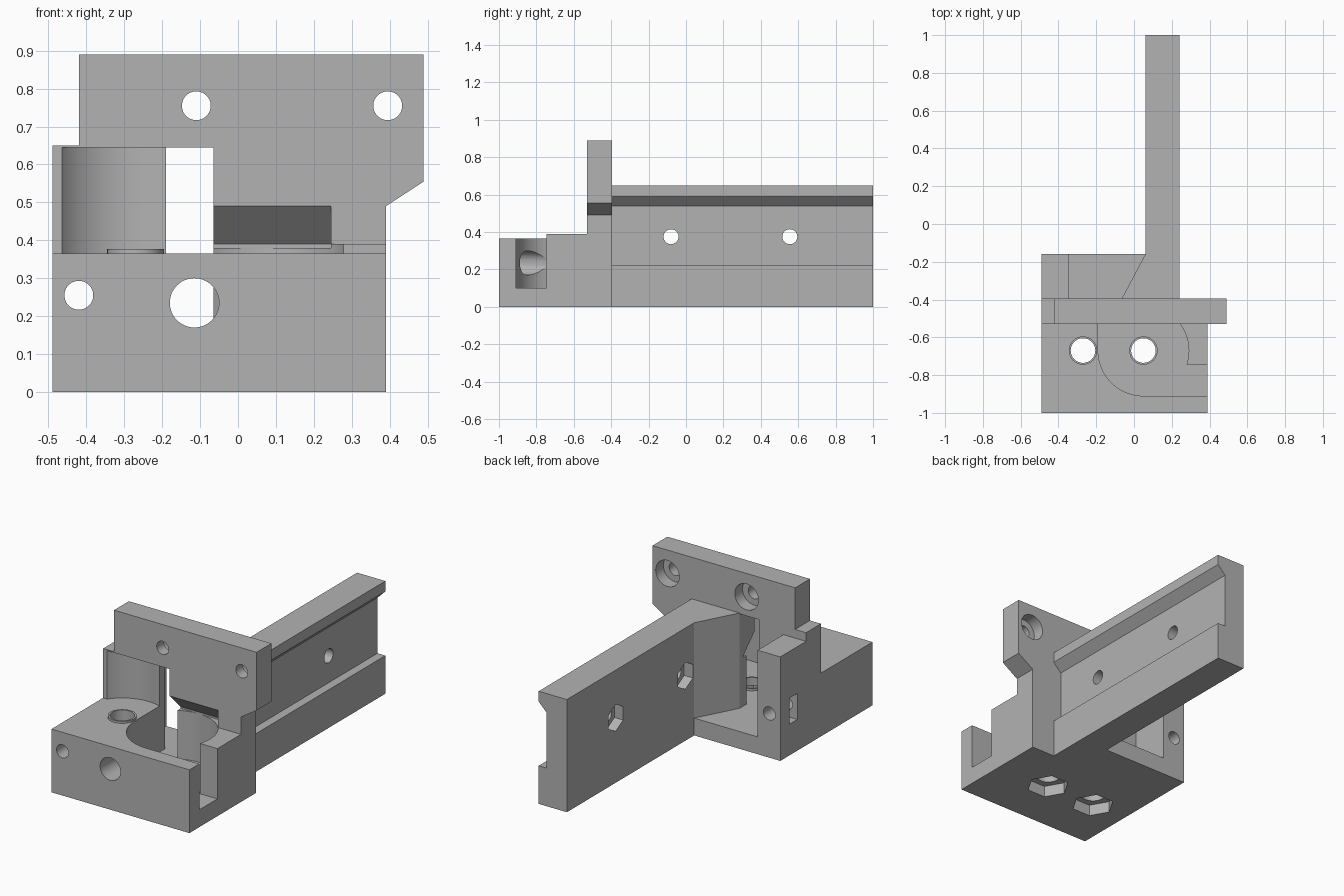
import bpy, math
from mathutils import Matrix, Vector

if "Cube" in bpy.data.objects:
    bpy.data.objects.remove(bpy.data.objects["Cube"])

grey = bpy.data.materials.new("matte_grey")
grey.use_nodes = True
grey.diffuse_color = (0.45, 0.45, 0.45, 1)
grey.node_tree.nodes["Principled BSDF"].inputs["Base Color"].default_value = (0.45, 0.45, 0.45, 1)

AXES = {"x": Matrix(((0, 0, 1), (1, 0, 0), (0, 1, 0))),   # profile in y, z
        "y": Matrix(((1, 0, 0), (0, 0, 1), (0, 1, 0))),   # profile in x, z
        "z": Matrix.Identity(3)}                          # profile in x, y


def prism(name, profile, axis, lo, hi):
    """Extrude a flat profile along an axis."""
    n = len(profile)
    m = AXES[axis]
    verts = [m @ Vector((a, b, c)) for c in (lo, hi) for a, b in profile]
    faces = [tuple(range(n)), tuple(range(n, 2 * n))]
    faces += [(i, (i + 1) % n, n + (i + 1) % n, n + i) for i in range(n)]
    mesh = bpy.data.meshes.new(name)
    mesh.from_pydata(verts, [], faces)
    mesh.materials.append(grey)
    obj = bpy.data.objects.new(name, mesh)
    bpy.context.collection.objects.link(obj)
    bpy.ops.object.select_all(action="DESELECT")
    obj.select_set(True)
    bpy.context.view_layer.objects.active = obj
    bpy.ops.object.mode_set(mode="EDIT")
    bpy.ops.mesh.select_all(action="SELECT")
    bpy.ops.mesh.normals_make_consistent(inside=False)
    bpy.ops.object.mode_set(mode="OBJECT")
    return obj


def box(name, x, y, z):
    return prism(name, [(x[0], y[0]), (x[1], y[0]), (x[1], y[1]), (x[0], y[1])], "z", *z)


def rod(name, axis, a, b, r, lo, hi, sides=48, turn=0):
    pts = [(a + r * math.cos(turn + math.tau * i / sides),
            b + r * math.sin(turn + math.tau * i / sides)) for i in range(sides)]
    return prism(name, pts, axis, lo, hi)


def combine(target, tool, operation):
    mod = target.modifiers.new(tool.name, "BOOLEAN")
    mod.operation = operation
    mod.solver = "EXACT"
    mod.object = tool
    tool.hide_render = True
    bpy.context.view_layer.objects.active = target
    bpy.ops.object.modifier_apply(modifier=mod.name)
    bpy.data.objects.remove(tool)


def add(tool):
    combine(bracket, tool, "UNION")


def cut(tool):
    combine(bracket, tool, "DIFFERENCE")


# Upright plate with stepped left shoulder and chamfered right overhang
bracket = prism("rail_bracket", [(-.49, 0), (.39, 0), (.39, .49), (.49, .555), (.49, .89),
                                 (-.42, .89), (-.42, .65), (-.49, .65)], "y", -.53, -.395)

# Front block, right post, rear floor and rear side wall
add(box("front_block", (-.49, .39), (-1, -.53), (0, .365)))
add(box("right_post", (.2, .39), (-.745, -.53), (.2, .39)))
add(box("rear_floor", (-.49, .15), (-.395, -.16), (0, .1)))
add(box("rear_wall", (-.49, -.345), (-.395, -.16), (0, .6)))

# Long rail with a grooved right side, and the gusset beside it
add(prism("rail", [(.06, 0), (.24, 0), (.24, .22), (.19, .22), (.19, .54),
                   (.24, .59), (.24, .65), (.06, .65)], "y", -.395, 1))
add(prism("gusset", [(-.065, -.395), (.1, -.395), (.1, -.16), (.06, -.16)], "z", 0, .65))

# Round pocket, its side exit, the through slot and the sloped relief
LEFT, RIGHT, HOLE_Y = -.27, .05, -.67
cut(rod("round_pocket", "z", RIGHT, HOLE_Y, .24, .1, .39, 96))
cut(box("pocket_exit", (RIGHT, .5), (-.91, -.745), (.1, .5)))
cut(box("through_slot", (-.19, -.065), (HOLE_Y, -.38), (.1, .645)))
cut(rod("upper_round", "z", LEFT, HOLE_Y, .24, .365, .645, 96))
cut(prism("sloped_relief", [(-.54, .38), (-.43, .38), (-.43, .39), (-.53, .49), (-.54, .49)],
          "x", -.1, .245))

# Vertical bolt holes with raised rims and hexagonal nut recesses
for x, z in ((LEFT, .365), (RIGHT, .1)):
    add(rod("hole_rim", "z", x, HOLE_Y, .075, z - .02, z + .012))
    cut(rod("bolt_hole", "z", x, HOLE_Y, .065, -.1, z + .1))
    cut(rod("nut_recess", "z", x, HOLE_Y, .115, -.1, .065, 6))

# Front holes and the side nut slot
cut(rod("long_hole", "y", -.42, .255, .038, -1.1, 0))
cut(rod("front_hole", "y", -.115, .235, .065, -1.1, -.6))
cut(box("side_nut_slot", (-.6, -.36), (-.315, -.245), (.18, .33)))

# Counterbored plate holes
for x in (-.11, .395):
    cut(rod("plate_hole", "y", x, .755, .038, -.7, -.3))
    cut(rod("counterbore", "y", x, .755, .075, -.465, -.3))

# Rail holes with hexagonal recesses on the left side
for y in (-.08, .555):
    cut(rod("rail_hole", "x", y, .375, .04, 0, .4))
    cut(rod("rail_nut_recess", "x", y, .375, .078, 0, .115, 6, math.pi / 2))

bpy.ops.object.select_all(action="DESELECT")
bracket.select_set(True)
bpy.context.view_layer.objects.active = bracket
bpy.ops.object.shade_smooth_by_angle(angle=math.radians(25))
